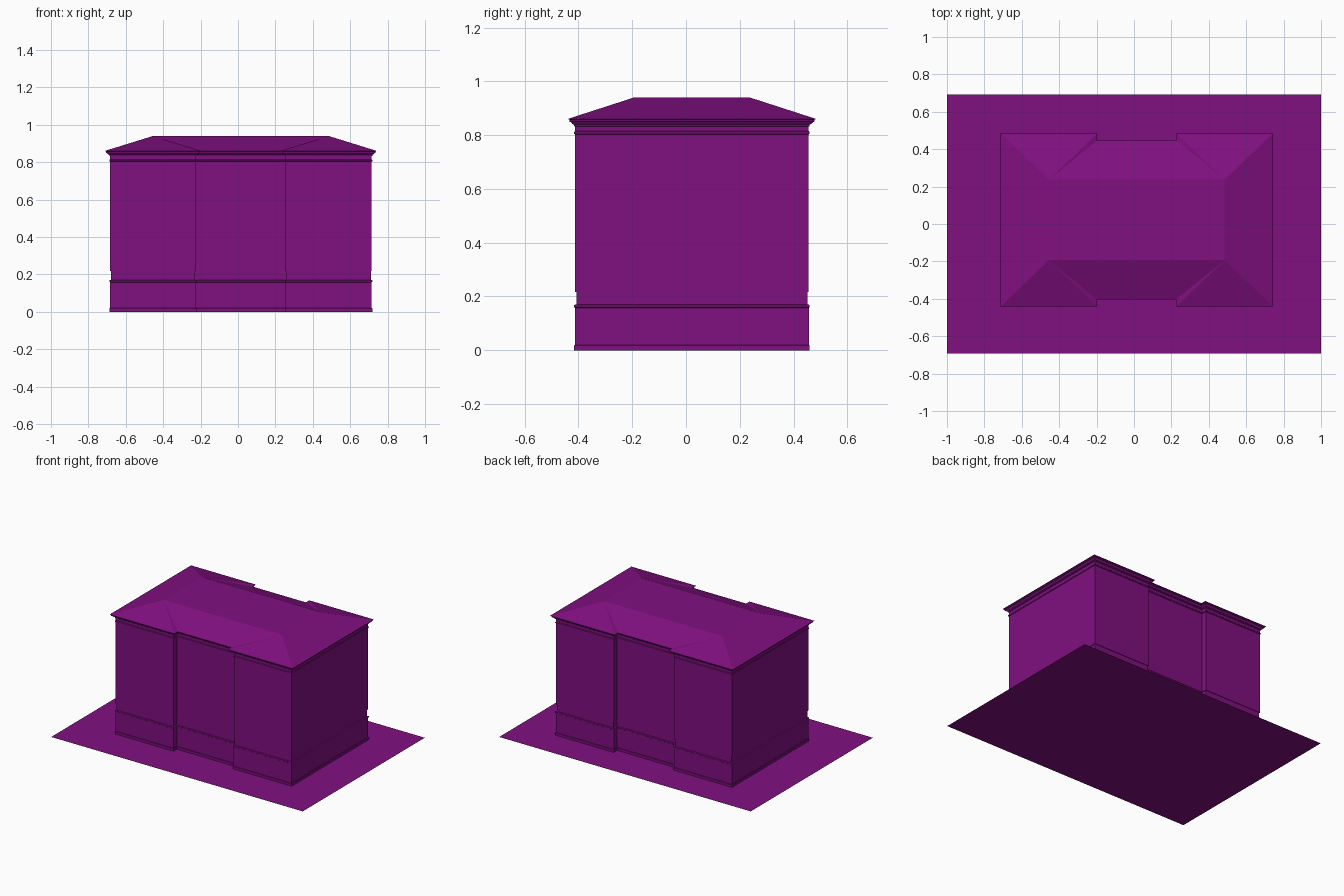
import bpy, bmesh

if "Cube" in bpy.data.objects:
    bpy.data.objects.remove(bpy.data.objects["Cube"])

CX, CY = 0.015, 0.022           # building centre on the plot
HX, HY = 0.70, 0.435            # wall half sizes
NX, ND = 0.239, 0.038           # recess half width and depth

purple = bpy.data.materials.new("purple")
purple.diffuse_color = (0.216, 0.005, 0.216, 1)
purple.use_nodes = True
purple.node_tree.nodes["Principled BSDF"].inputs["Base Color"].default_value = purple.diffuse_color


def finish(name, bm):
    bmesh.ops.recalc_face_normals(bm, faces=bm.faces)
    me = bpy.data.meshes.new(name)
    bm.to_mesh(me)
    bm.free()
    me.materials.append(purple)
    ob = bpy.data.objects.new(name, me)
    bpy.context.collection.objects.link(ob)
    return ob


def footprint(off):
    """Plan with recessed centre bays front and back, grown by off."""
    x, y, n = HX + off, HY + off, NX - off
    front = [(-x, -y), (-n, -y), (-n, -y + ND), (n, -y + ND), (n, -y), (x, -y)]
    return front + [(-a, -b) for a, b in front]


def ring(bm, off, z):
    return [bm.verts.new((CX + x, CY + y, z)) for x, y in footprint(off)]


def sweep(name, profile):
    """Run an (offset, height) profile around the footprint."""
    bm = bmesh.new()
    rings = [ring(bm, o, z) for o, z in profile]
    for a, b in zip(rings, rings[1:]):
        for i in range(12):
            j = (i + 1) % 12
            bm.faces.new((a[i], a[j], b[j], b[i]))
    return finish(name, bm)


# Ground slab
bm = bmesh.new()
bm.faces.new([bm.verts.new((x, y, 0)) for x, y in
              [(-1, -0.693), (1, -0.693), (1, 0.693), (-1, 0.693)]])
finish("ground_plot", bm)

# Walls: ground course, set-back strip, main wall
sweep("base_wall", [(0.003, 0), (0.003, 0.017), (0, 0.020), (0, 0.158)])
sweep("base_band", [(0, 0.158), (0.003, 0.160), (0.003, 0.168), (-0.005, 0.171)])
sweep("main_wall", [(-0.005, 0.171), (-0.005, 0.217), (-0.001, 0.217), (-0.001, 0.835)])

# Frieze band and stepped cornice
sweep("frieze_band", [(-0.001, 0.803), (0.003, 0.805), (0.003, 0.811), (-0.001, 0.815)])
sweep("cornice", [(0, 0.832), (0.003, 0.834), (0.003, 0.839), (0.010, 0.842),
                  (0.015, 0.848), (0.020, 0.850), (0.020, 0.857), (0.027, 0.860)])

# Hipped roof: every eave point runs to its nearest corner of the flat top
bm = bmesh.new()
eave = ring(bm, 0.0275, 0.860)
top = [bm.verts.new((CX + x, CY + y, 0.94)) for x, y in
       [(-0.47, -0.215), (0.47, -0.215), (0.47, 0.215), (-0.47, 0.215)]]
target = [0] * 3 + [1] * 3 + [2] * 3 + [3] * 3
for i in range(12):
    j = (i + 1) % 12
    a, b = target[i], target[j]
    if a == b:
        bm.faces.new((eave[i], eave[j], top[a]))
    else:
        bm.faces.new((eave[i], eave[j], top[b], top[a]))
bm.faces.new(top)
bm.faces.new(eave)
finish("hipped_roof", bm)
